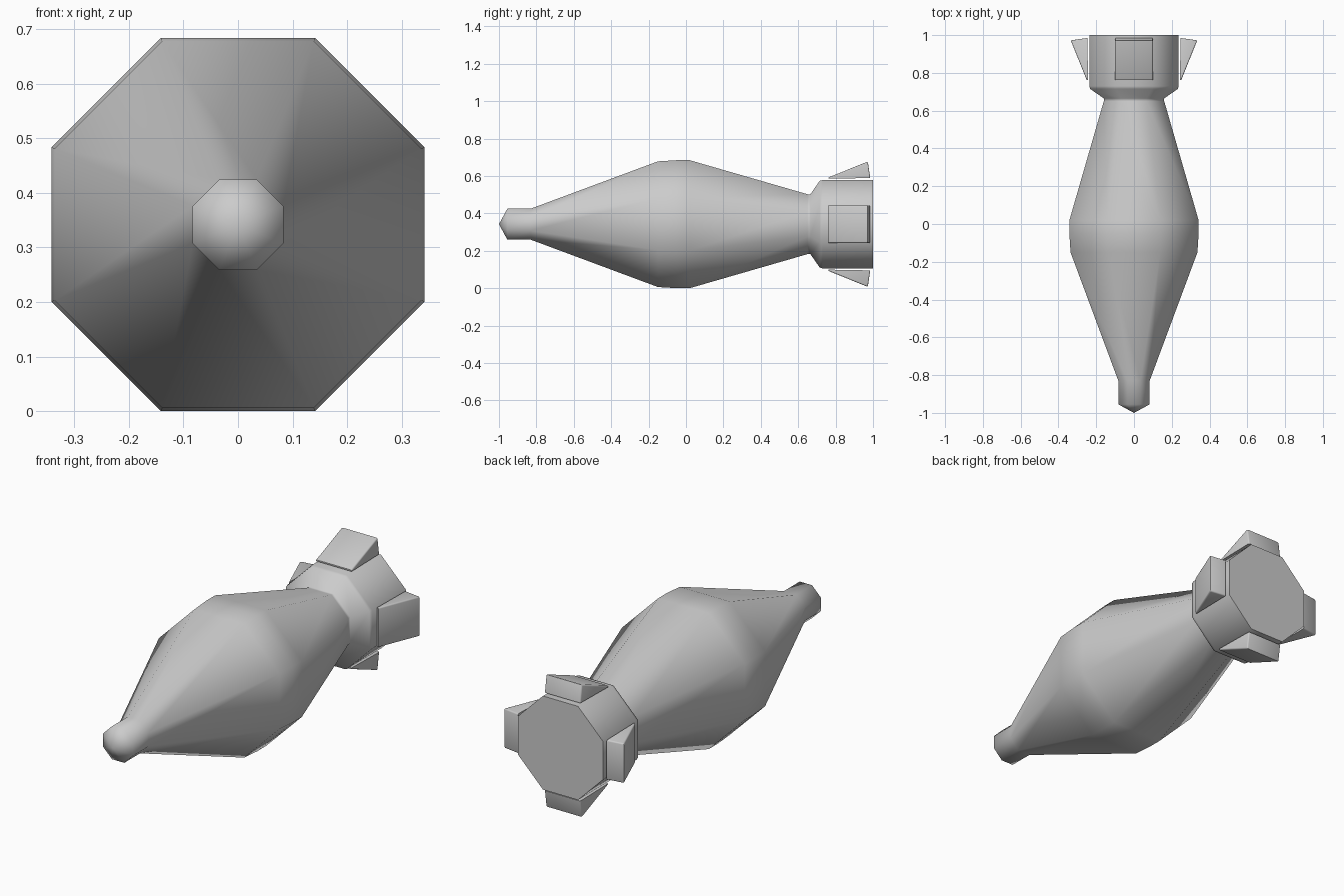
import bpy
import bmesh
from math import cos, sin, pi, radians
from mathutils import Matrix

cube = bpy.data.objects.get("Cube")
if cube:
    bpy.data.objects.remove(cube)

SIDES = 8
AXIS_Z = 0.342

grey = bpy.data.materials.new("grey metal")
grey.use_nodes = True
colour = (0.6, 0.6, 0.6, 1)
grey.diffuse_color = colour
grey.node_tree.nodes["Principled BSDF"].inputs["Base Color"].default_value = colour


def finish(bm, name, angle):
    """Turn a bmesh into a smooth-shaded object."""
    bmesh.ops.recalc_face_normals(bm, faces=bm.faces)
    mesh = bpy.data.meshes.new(name)
    bm.to_mesh(mesh)
    bm.free()
    mesh.materials.append(grey)
    obj = bpy.data.objects.new(name, mesh)
    bpy.context.collection.objects.link(obj)
    bpy.ops.object.select_all(action="DESELECT")
    obj.select_set(True)
    bpy.context.view_layer.objects.active = obj
    bpy.ops.object.shade_smooth_by_angle(angle=radians(angle))
    return obj


# Body: octagonal turned shape, (y, distance from axis to flat side)
profile = [(-0.955, 0.083), (-0.83, 0.083), (-0.15, 0.336), (-0.05, 0.342),
           (0.02, 0.342), (0.65, 0.16), (0.665, 0.16), (0.715, 0.232),
           (0.73, 0.236), (1.0, 0.236)]
bm = bmesh.new()
rings = []
for y, flat in profile:
    r = flat / cos(pi / SIDES)
    angles = [(i + 0.5) * 2 * pi / SIDES for i in range(SIDES)]
    rings.append([bm.verts.new((r * cos(a), y, AXIS_Z + r * sin(a))) for a in angles])
tip = bm.verts.new((0, -1, AXIS_Z))
for i in range(SIDES):
    j = (i + 1) % SIDES
    bm.faces.new((tip, rings[0][i], rings[0][j]))
    for a, b in zip(rings, rings[1:]):
        bm.faces.new((a[i], a[j], b[j], b[i]))
bm.faces.new(rings[-1])
finish(bm, "body", 75)

# Tail fins: rounded wedges just clear of the tail, one on each main side
wedge = [(0.762, 0.243), (0.985, 0.247), (0.972, 0.335), (0.762, 0.25)]
HALF_WIDTH = 0.1
for k, side in enumerate(("left", "top", "right", "bottom")):
    bm = bmesh.new()
    ends = [[bm.verts.new((r, y, w)) for y, r in wedge]
            for w in (-HALF_WIDTH, HALF_WIDTH)]
    for cap in ends:
        bm.faces.new(cap)
    for i in range(4):
        j = (i + 1) % 4
        bm.faces.new((ends[0][i], ends[0][j], ends[1][j], ends[1][i]))
    # round the outer rim only
    outer = [e for e in bm.edges if any(v.co.x > 0.3 for v in e.verts)]
    bmesh.ops.bevel(bm, geom=outer, offset=0.018, segments=2, profile=0.5,
                    affect="EDGES", clamp_overlap=True)
    place = Matrix.Translation((0, 0, AXIS_Z)) @ Matrix.Rotation(-k * pi / 2, 4, "Y")
    bmesh.ops.transform(bm, matrix=place, verts=bm.verts)
    finish(bm, side + "_fin", 50)
